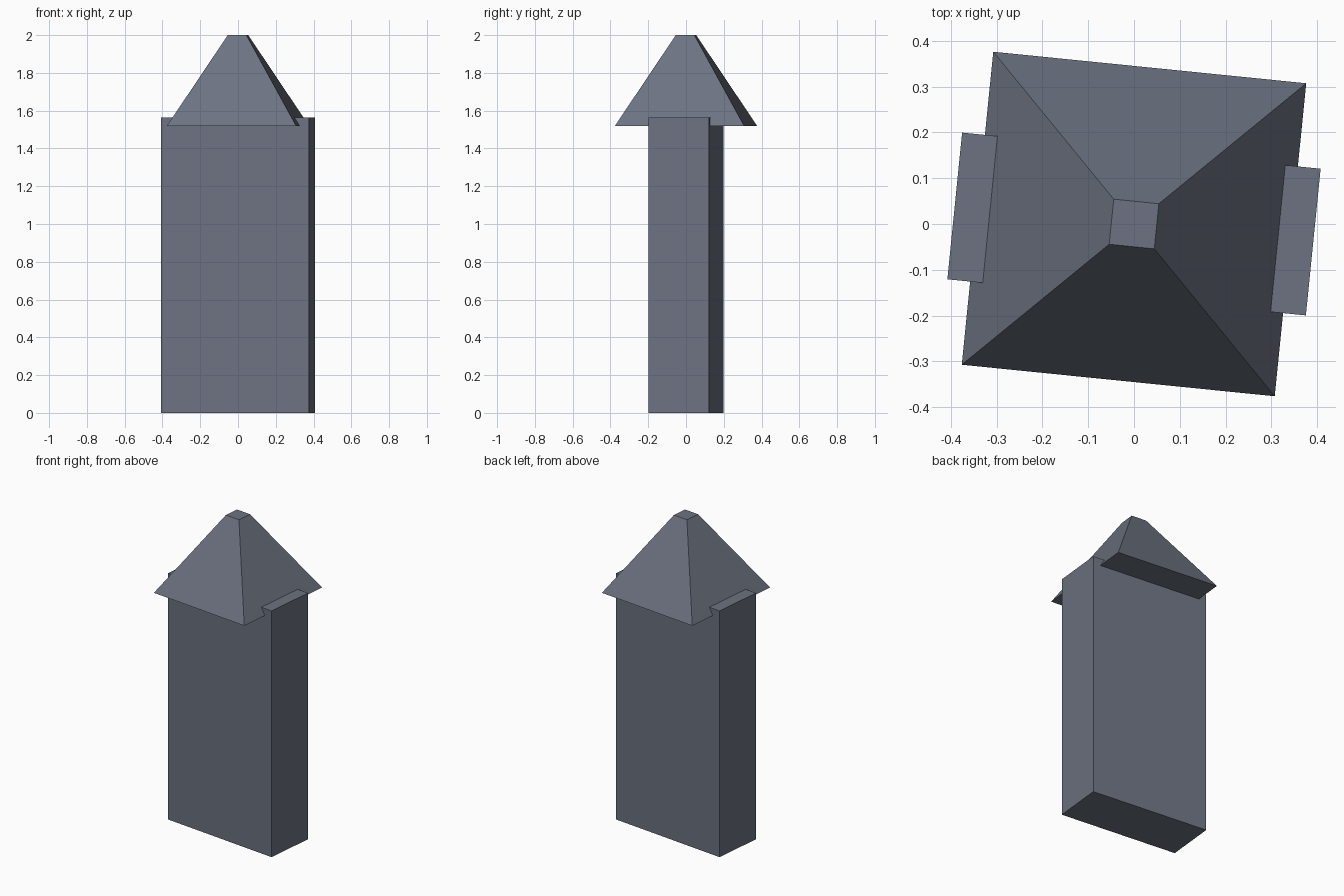
import bpy
import bmesh
import math

cube = bpy.data.objects.get("Cube")
if cube:
    bpy.data.objects.remove(cube, do_unlink=True)

TURN = math.radians(-5.75)  # the whole tower is turned slightly about z

slate = bpy.data.materials.new("slate_grey")
slate.use_nodes = True
colour = (0.15, 0.17, 0.22, 1)
slate.diffuse_color = colour
slate.node_tree.nodes["Principled BSDF"].inputs["Base Color"].default_value = colour


def tapered_block(name, base, top, z0, z1):
    """Closed block from a base rectangle to a top rectangle (full sizes)."""
    bm = bmesh.new()
    bmesh.ops.create_cube(bm, size=1)
    for v in bm.verts:
        size, z = (top, z1) if v.co.z > 0 else (base, z0)
        v.co = (v.co.x * size[0], v.co.y * size[1], z)
    mesh = bpy.data.meshes.new(name)
    bm.to_mesh(mesh)
    bm.free()
    mesh.materials.append(slate)
    obj = bpy.data.objects.new(name, mesh)
    obj.rotation_euler.z = TURN
    bpy.context.collection.objects.link(obj)
    return obj


# Rectangular shaft
tapered_block("tower_shaft", (0.787, 0.322), (0.787, 0.322), 0, 1.565)
# Truncated pyramid roof, square in plan
tapered_block("tower_roof", (0.687, 0.687), (0.099, 0.099), 1.52, 2)
